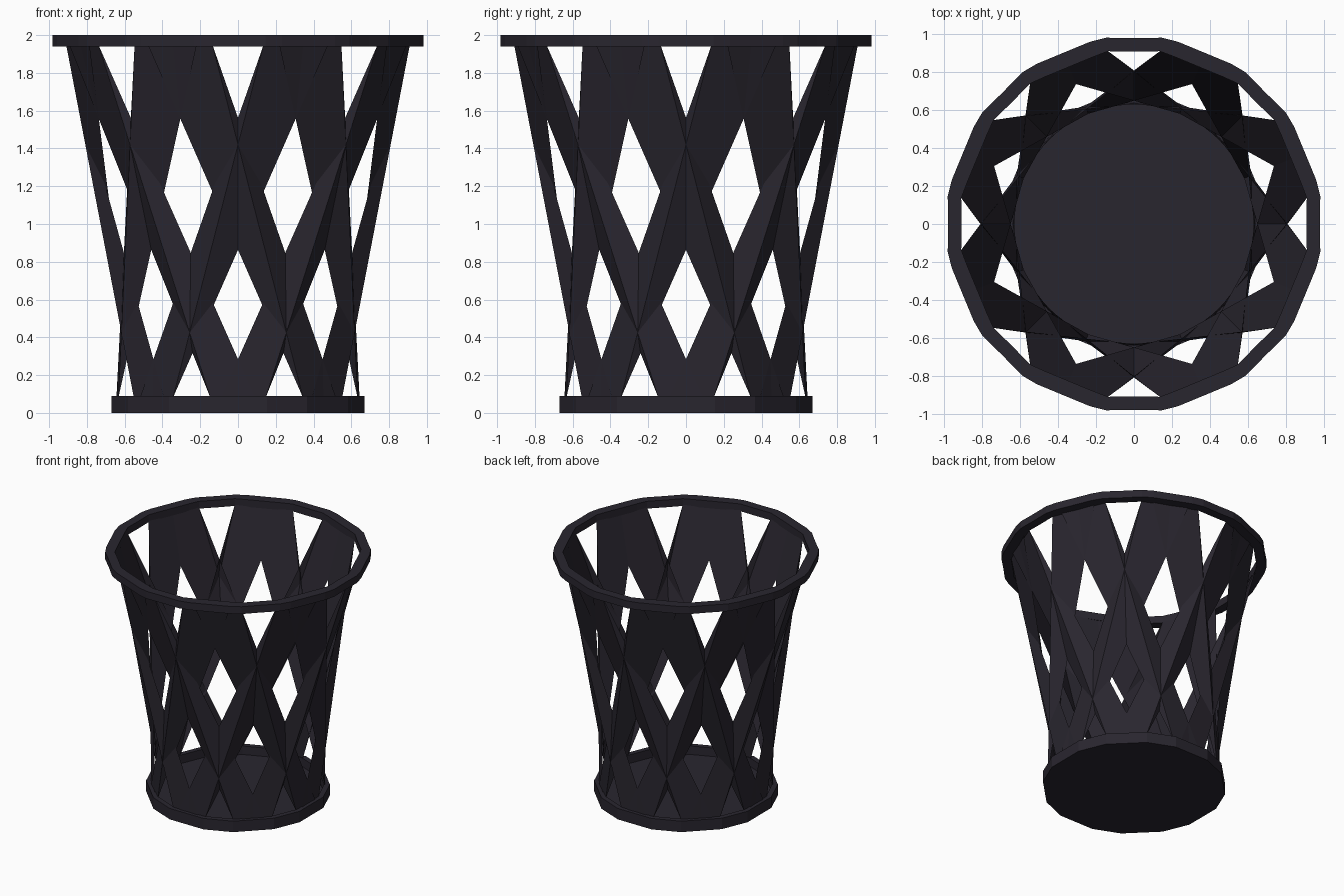
import bpy, bmesh
from math import sin, cos, radians

if "Cube" in bpy.data.objects:
    bpy.data.objects.remove(bpy.data.objects["Cube"])

mat = bpy.data.materials.new("dark_plastic")
mat.diffuse_color = (0.022, 0.019, 0.028, 1)
mat.use_nodes = True
mat.node_tree.nodes["Principled BSDF"].inputs["Base Color"].default_value = mat.diffuse_color


def point(angle, r, z):
    a = radians(angle)
    return (r * sin(a), -r * cos(a), z)


def finish(bm, name):
    me = bpy.data.meshes.new(name)
    bm.to_mesh(me)
    bm.free()
    ob = bpy.data.objects.new(name, me)
    me.materials.append(mat)
    bpy.context.collection.objects.link(ob)
    return ob


def ring(name, stations, z0, z1):
    """Flat band; stations are (angle, inner radius, outer radius)."""
    bm = bmesh.new()
    loops = [[bm.verts.new(point(a, r, z))
              for r, z in ((ri, z0), (ro, z0), (ro, z1), (ri, z1))]
             for a, ri, ro in stations]
    for i, p in enumerate(loops):
        q = loops[(i + 1) % len(loops)]
        for j in range(4):
            k = (j + 1) % 4
            bm.faces.new((p[j], q[j], q[k], p[k]))
    bmesh.ops.recalc_face_normals(bm, faces=bm.faces)
    return finish(bm, name)


# Lattice: eight slanted strips each way, each folded along its outer diagonal
R_TOP, Z_TOP, R_BOT, Z_BOT = 0.92, 1.95, 0.65, 0.08
bm = bmesh.new()
for k in range(8):
    for s in (1, -1):
        up_top, low_top, up_bot, low_bot = [
            bm.verts.new(point(s * a + 45 * k, r, z)) for a, r, z in (
                (8.5, R_TOP, Z_TOP), (31.3, R_TOP, Z_TOP),
                (-53, R_BOT, Z_BOT), (-32, R_BOT, Z_BOT))]
        for tri in ((up_top, up_bot, low_bot), (up_top, low_bot, low_top)):
            bm.faces.new(tri if s > 0 else tri[::-1])
finish(bm, "lattice_wall")

# Top rim and bottom band
rim = [(a + 45 * k, ri, ro) for k in range(8) for a, ri, ro in (
    (0, 0.908, 0.979), (8.5, 0.92, 0.992), (13.7, 0.906, 0.987),
    (31.3, 0.906, 0.987), (36.5, 0.92, 0.992))]
ring("top_rim", rim, 1.94, 2.0)
base_angles = [a + 45 * k for k in range(8) for a in (13, 32)]
ring("bottom_band", [(a, 0.645, 0.687) for a in base_angles], 0, 0.09)

# Floor plate
bm = bmesh.new()
face = bm.faces.new([bm.verts.new(point(a, 0.645, 0)) for a in base_angles])
ext = bmesh.ops.extrude_face_region(bm, geom=[face], use_keep_orig=True)
bmesh.ops.translate(bm, vec=(0, 0, 0.02),
                    verts=[g for g in ext["geom"] if isinstance(g, bmesh.types.BMVert)])
bmesh.ops.recalc_face_normals(bm, faces=bm.faces)
finish(bm, "floor_plate")
